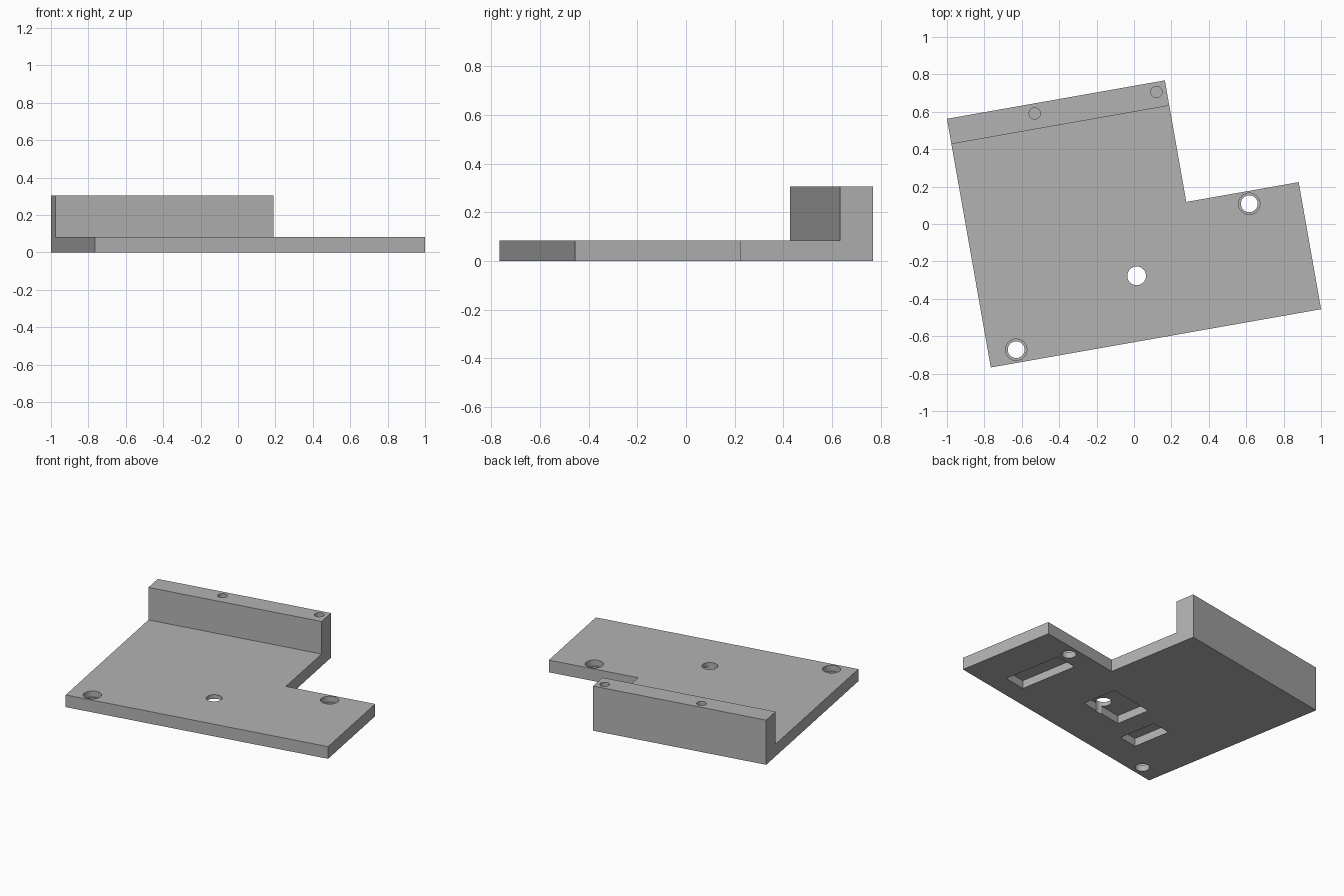
import bpy
from math import radians

old = bpy.data.objects.get("Cube")
if old:
    bpy.data.objects.remove(old, do_unlink=True)

LENGTH, DEPTH, HEIGHT = 1.793, 1.35, 0.305
PLATE = 0.083          # plate thickness
NOTCH_U, NOTCH_V = 1.183, 0.69
WALL_V = 1.213         # front face of the raised wall
POCKET = 0.055         # depth of the underside pockets
OVER = 0.1             # cutter overshoot

grey = bpy.data.materials.new("grey")
grey.use_nodes = True
colour = (0.45, 0.45, 0.45, 1)
grey.diffuse_color = colour
grey.node_tree.nodes["Principled BSDF"].inputs["Base Color"].default_value = colour


def box(name, u0, u1, v0, v1, z0, z1):
    bpy.ops.mesh.primitive_cube_add(
        size=1, location=((u0 + u1) / 2, (v0 + v1) / 2, (z0 + z1) / 2))
    ob = bpy.context.object
    ob.name = name
    ob.scale = (u1 - u0, v1 - v0, z1 - z0)
    bpy.ops.object.transform_apply(location=True, rotation=False, scale=True)
    ob.data.materials.append(grey)
    return ob


def rod(name, u, v, radius, z0, z1):
    bpy.ops.mesh.primitive_cylinder_add(
        vertices=48, radius=radius, depth=z1 - z0, location=(u, v, (z0 + z1) / 2))
    ob = bpy.context.object
    ob.name = name
    ob.data.materials.append(grey)
    return ob


def cut(target, cutter):
    mod = target.modifiers.new(cutter.name, 'BOOLEAN')
    mod.operation = 'DIFFERENCE'
    mod.solver = 'EXACT'
    mod.object = cutter
    bpy.context.view_layer.objects.active = target
    bpy.ops.object.modifier_apply(modifier=mod.name)
    bpy.data.objects.remove(cutter, do_unlink=True)


# Solid block, milled down to a plate with a wall along the back
bracket = box("mounting_bracket", 0, LENGTH, 0, DEPTH, 0, HEIGHT)
cut(bracket, box("notch_cutter", NOTCH_U, LENGTH + OVER, NOTCH_V, DEPTH + OVER,
                 -OVER, HEIGHT + OVER))
cut(bracket, box("step_cutter", -OVER, LENGTH + OVER, -OVER, WALL_V,
                 PLATE, HEIGHT + OVER))

# Underside pockets
for u0, u1, v0, v1 in ((0.38, 0.52, 0.205, 0.475),
                       (0.665, 0.99, 0.305, 0.55),
                       (1.375, 1.535, 0.133, 0.55)):
    cut(bracket, box("pocket_cutter", u0, u1, v0, v1, -OVER, POCKET))

# Counterbored screw holes at opposite corners
for u, v in ((0.15, 0.07), (1.513, 0.622)):
    cut(bracket, rod("screw_hole_cutter", u, v, 0.045, -OVER, PLATE + OVER))
    cut(bracket, rod("counterbore_cutter", u, v, 0.057, PLATE - 0.04, PLATE + OVER))

# Centre through hole
cut(bracket, rod("centre_hole_cutter", 0.853, 0.347, 0.05, -OVER, PLATE + OVER))

# Blind holes in the top of the wall
for u in (0.467, 1.128):
    cut(bracket, rod("wall_hole_cutter", u, 1.297, 0.03, HEIGHT - 0.15, HEIGHT + OVER))

# Turn the finished bracket into place
bracket.location = (-0.7656, -0.767, 0)
bracket.rotation_euler.z = radians(10)
bpy.ops.object.select_all(action='DESELECT')
bracket.select_set(True)
bpy.context.view_layer.objects.active = bracket
bpy.ops.object.transform_apply(location=True, rotation=True, scale=True)
bpy.ops.object.shade_smooth_by_angle(angle=radians(30))
